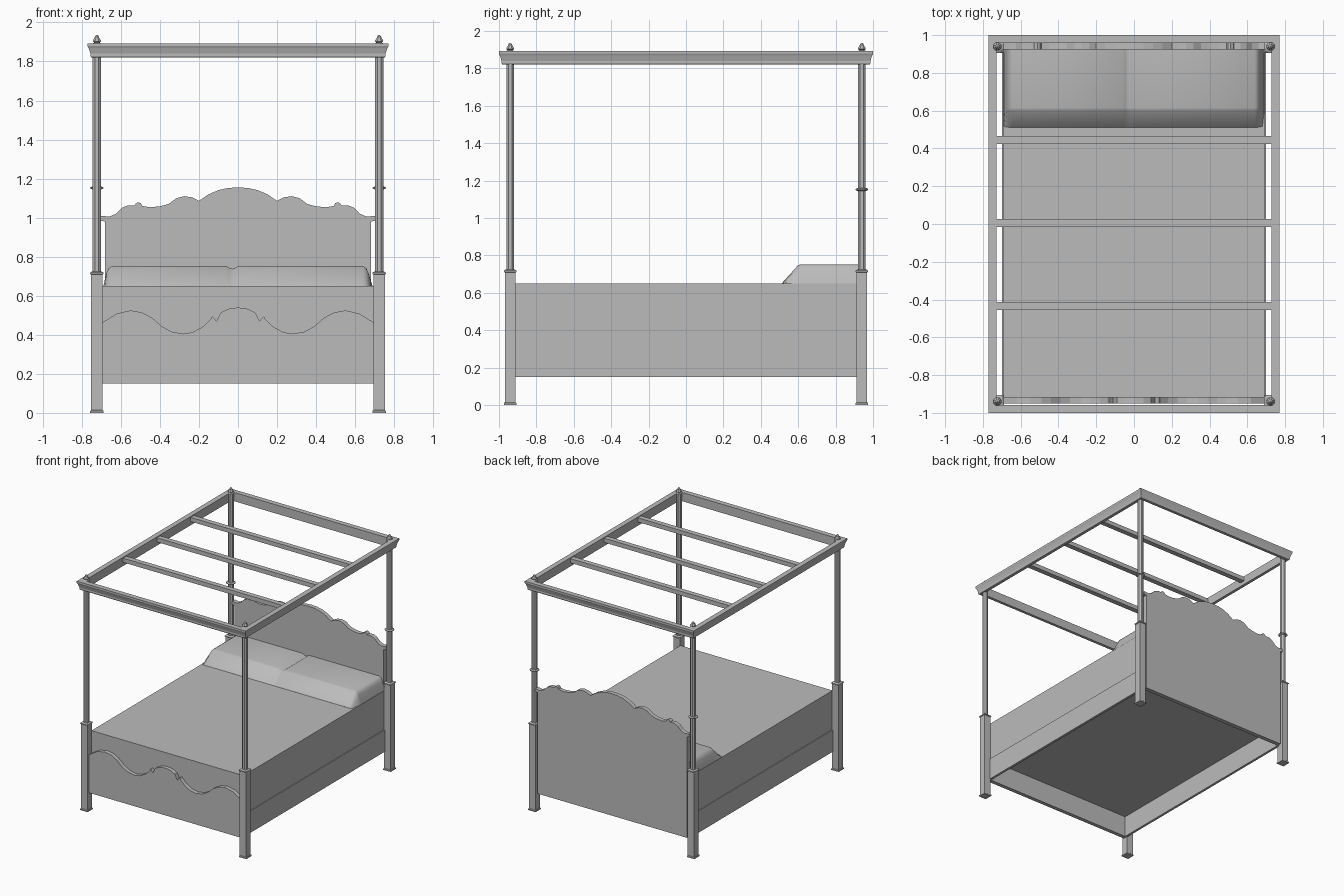
import bpy, bmesh, math
from mathutils import Vector

if "Cube" in bpy.data.objects:
    bpy.data.objects.remove(bpy.data.objects["Cube"], do_unlink=True)

GREY = (0.5, 0.5, 0.5, 1)
mat = bpy.data.materials.new("plain grey")
mat.use_nodes = True
mat.diffuse_color = GREY
mat.node_tree.nodes["Principled BSDF"].inputs["Base Color"].default_value = GREY


def finish(name, bm, smooth=False):
    bmesh.ops.recalc_face_normals(bm, faces=bm.faces)
    mesh = bpy.data.meshes.new(name)
    bm.to_mesh(mesh)
    bm.free()
    mesh.materials.append(mat)
    ob = bpy.data.objects.new(name, mesh)
    bpy.context.collection.objects.link(ob)
    if smooth:
        bpy.ops.object.select_all(action='DESELECT')
        ob.select_set(True)
        bpy.context.view_layer.objects.active = ob
        bpy.ops.object.shade_smooth_by_angle(angle=math.radians(35))
    return ob


def box(name, x0, x1, y0, y1, z0, z1):
    bm = bmesh.new()
    bmesh.ops.create_cube(bm, size=1)
    for v in bm.verts:
        v.co = Vector((x1 if v.co.x > 0 else x0, y1 if v.co.y > 0 else y0,
                       z1 if v.co.z > 0 else z0))
    return finish(name, bm)


def loft(name, rings, smooth=False, closed=False):
    """Skin a list of equal rings; cap the ends or close into a loop."""
    bm = bmesh.new()
    rows = [[bm.verts.new(p) for p in ring] for ring in rings]
    pairs = list(zip(rows, rows[1:]))
    if closed:
        pairs.append((rows[-1], rows[0]))
    else:
        bm.faces.new(rows[0])
        bm.faces.new(rows[-1])
    n = len(rows[0])
    for a, b in pairs:
        for i in range(n):
            j = (i + 1) % n
            bm.faces.new((a[i], a[j], b[j], b[i]))
    return finish(name, bm, smooth)


def turned(name, cx, cy, sides, profile, smooth=False):
    """Stack polygon rings (half width, height) around a vertical axis."""
    k = 1 / math.cos(math.pi / sides)
    rings = []
    for r, z in profile:
        angles = [(i + 0.5) * math.tau / sides for i in range(sides)]
        rings.append([(cx + r * k * math.cos(a), cy + r * k * math.sin(a), z) for a in angles])
    return loft(name, rings, smooth)


def board(name, half, bottom, y0, y1):
    """Mirror a half outline about x = 0 and give it thickness."""
    outline = half + [(-x, z) for x, z in reversed(half) if x > 0]
    outline = [(x, z) for x, z in outline]
    pts = outline[:len(half)] + [(half[-1][0], bottom), (-half[-1][0], bottom)] + outline[len(half):]
    return loft(name, [[(x, y, z) for x, z in pts] for y in (y0, y1)])


# Four posts with feet, collars, slim shafts and finials
PX, PY = 0.723, 0.94
for ys, end in ((-1, "front"), (1, "back")):
    for xs, side in ((1, "left"), (-1, "right")):
        x, y, tag = xs * PX, ys * PY, end + "_" + side
        turned("leg_" + tag, x, y, 4, [(.034, 0), (.034, .01), (.029, .014), (.029, .708),
                                       (.034, .712), (.034, .718), (.025, .724)])
        turned("post_" + tag, x, y, 8, [(.021, .72), (.021, 1.85)])
        turned("finial_" + tag, x, y, 8, [(.022, 1.85), (.022, 1.892), (.013, 1.897), (.021, 1.903),
                                          (.02, 1.909), (.012, 1.921), (.008, 1.931), (.003, 1.936)])
        if ys > 0:
            turned("ring_" + tag, x, y, 8, [(.024, 1.145), (.034, 1.15), (.034, 1.155), (.024, 1.16)])

# Canopy frame: moulded section swept round the rectangle
section = [(0, 1.892), (0, 1.878), (.005, 1.868), (.014, 1.84), (.014, 1.828),
           (.018, 1.82), (.042, 1.82), (.042, 1.892)]
loft("canopy_frame", [[(sx * (.77 - d), sy * (1 - d), z) for d, z in section]
                      for sx, sy in ((1, 1), (-1, 1), (-1, -1), (1, -1))], closed=True)
for i in range(3):
    y = -.435 + .44 * i
    box("canopy_slat_%d" % (i + 1), -.73, .73, y - .021, y + .021, 1.85, 1.885)

# Scalloped headboard with small ears at the sides
head = [(0, 1.155), (.05, 1.152), (.1, 1.141), (.15, 1.12), (.2, 1.086), (.235, 1.104),
        (.275, 1.11), (.315, 1.1), (.355, 1.07), (.4, 1.058), (.45, 1.053), (.49, 1.06),
        (.498, 1.074), (.512, 1.079), (.524, 1.072), (.53, 1.062), (.565, 1.063), (.595, 1.05),
        (.625, 1.02), (.66, 1.005), (.7, 1.01), (.705, .985), (.68, .98)]
board("headboard", head, .15, .925, .96)

# Scalloped footboard
foot = [(0, .54), (.05, .533), (.09, .512), (.11, .47), (.132, .494), (.142, .478),
        (.18, .442), (.23, .414), (.28, .405), (.34, .416), (.39, .443), (.44, .487),
        (.49, .514), (.55, .525), (.62, .509), (.695, .463)]
board("footboard", foot, .15, -.95, -.918)

# Hollow base rails under the mattress
for s, side in ((1, "left"), (-1, "right")):
    box("side_rail_" + side, *sorted((s * .68, s * .7)), -.93, .93, .15, .33)
box("mattress", -.693, .693, -.918, .925, .325, .65)

# Pillow ridge: one swollen section with a crease between the two pillows
ridge = [(-.69, 0), (-.683, .03), (-.673, .07), (-.662, .093), (-.645, .104), (-.06, .104),
         (-.045, .094), (-.03, .09), (-.015, .094), (0, .104), (.64, .104), (.657, .093),
         (.668, .07), (.68, .03), (.69, 0)]
loft("pillows", [[(x, y, .648 + h * s) for x, h in ridge]
                 for y, s in ((.512, .02), (.6, .96), (.615, 1), (.926, 1))], smooth=True)
